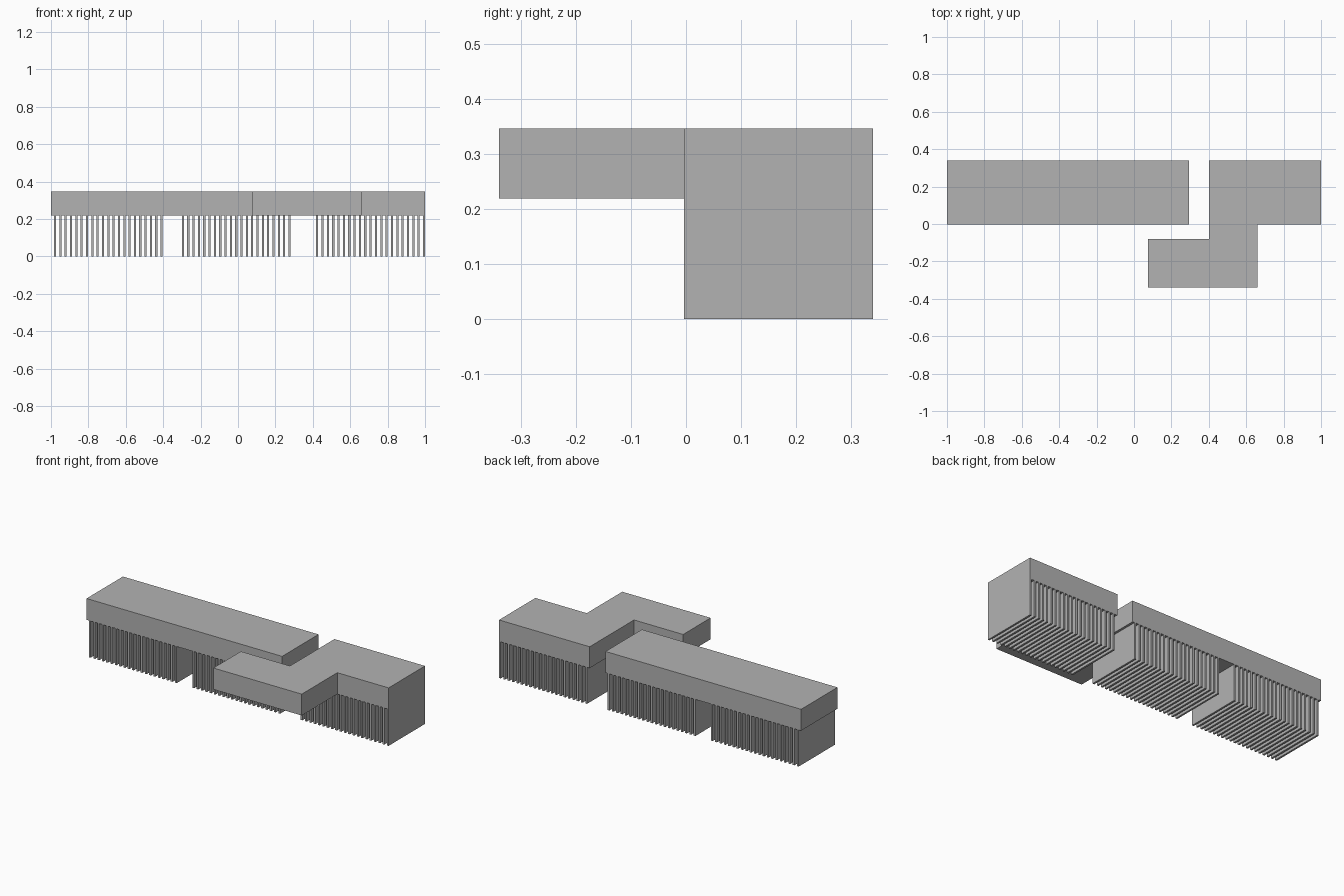
import bpy
import bmesh

if "Cube" in bpy.data.objects:
    bpy.data.objects.remove(bpy.data.objects["Cube"], do_unlink=True)

GREY = (0.45, 0.45, 0.45, 1.0)
grey = bpy.data.materials.new("plain grey")
grey.use_nodes = True
grey.diffuse_color = GREY
grey.node_tree.nodes["Principled BSDF"].inputs["Base Color"].default_value = GREY

FRONT, BACK = -0.004, 0.34      # depth of the main row
UNDERSIDE, TOP = 0.219, 0.347   # slab heights


def add_prism(bm, outline, z0, z1):
    """Extrude a counter-clockwise outline from z0 up to z1."""
    base = bm.faces.new([bm.verts.new((x, y, z0)) for x, y in outline])
    result = bmesh.ops.extrude_face_region(bm, geom=[base], use_keep_orig=True)
    for item in result["geom"]:
        if isinstance(item, bmesh.types.BMVert):
            item.co.z = z1


def finish(bm, name):
    bmesh.ops.recalc_face_normals(bm, faces=bm.faces)
    mesh = bpy.data.meshes.new(name)
    bm.to_mesh(mesh)
    bm.free()
    mesh.materials.append(grey)
    obj = bpy.data.objects.new(name, mesh)
    bpy.context.collection.objects.link(obj)


def rectangle(x0, x1, y0, y1):
    return [(x0, y0), (x1, y0), (x1, y1), (x0, y1)]


def slab(name, outline):
    bm = bmesh.new()
    add_prism(bm, outline, UNDERSIDE, TOP)
    finish(bm, name)


def fin_bank(name, start, end, count=21, thickness=0.011):
    """A row of thin upright plates filling start to end."""
    bm = bmesh.new()
    pitch = (end - start - thickness) / (count - 1)
    for i in range(count):
        x = start + i * pitch
        add_prism(bm, rectangle(x, x + thickness, FRONT, BACK), 0, UNDERSIDE)
    finish(bm, name)


# Long straight roof slab
slab("right_roof_slab", rectangle(-1, 0.295, FRONT, BACK))

# Stepped roof slab with an arm reaching forward
slab("left_stepped_roof_slab", [
    (0.075, -0.34), (0.66, -0.34), (0.66, FRONT), (1, FRONT),
    (1, BACK), (0.40, BACK), (0.40, -0.08), (0.075, -0.08)])

# Three banks of supporting fins
fin_bank("right_fins", -0.984, -0.403)
fin_bank("middle_fins", -0.300, 0.281)
fin_bank("left_fins", 0.418, 1.0)
